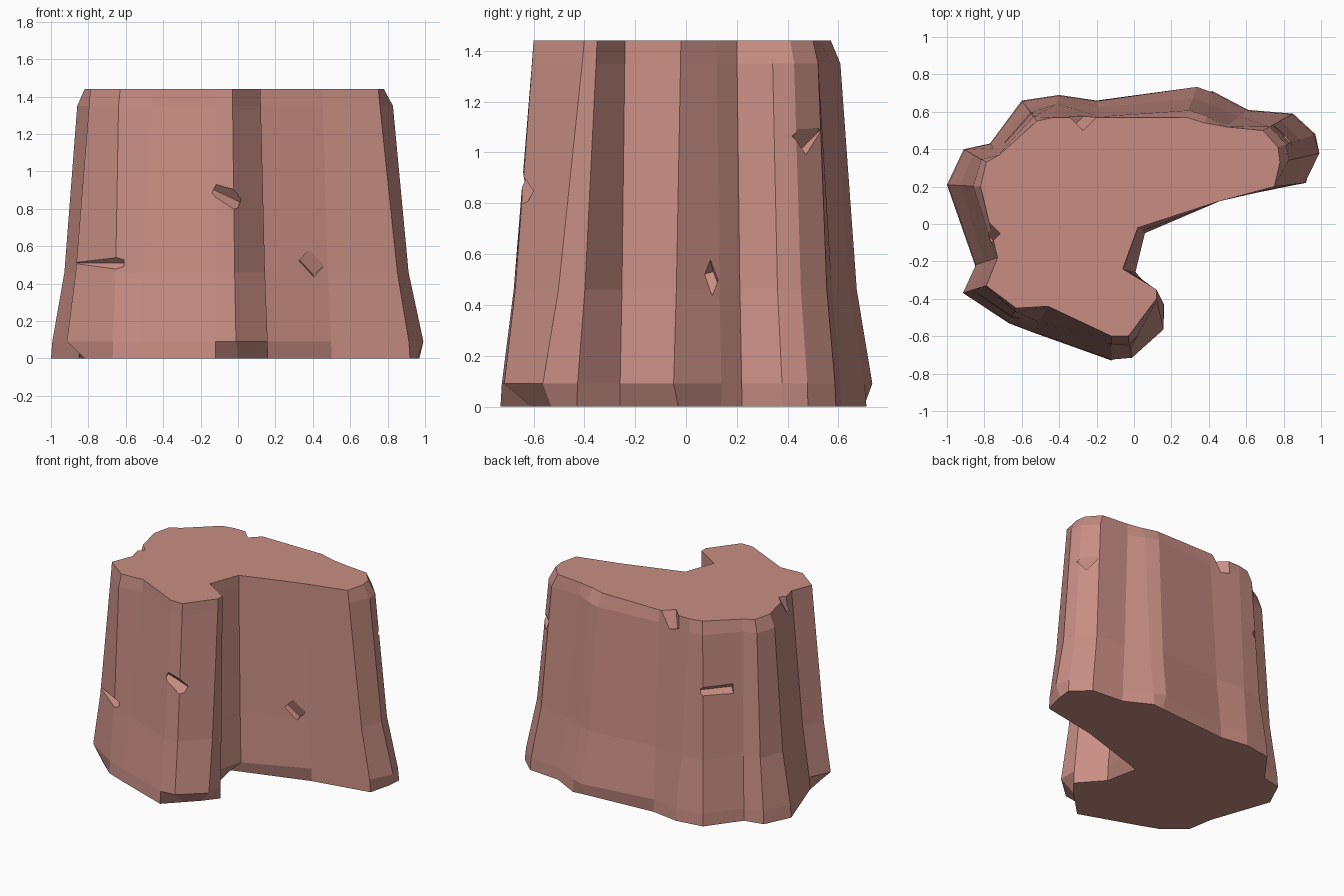
import bpy
import bmesh
from mathutils import Vector, Euler
from math import radians

default = bpy.data.objects.get("Cube")
if default:
    bpy.data.objects.remove(default, do_unlink=True)

CM = 0.01
HEIGHT = 1.44

# Vertical edges of the rock: foot x, y and crown x, y in hundredths
edges = [
    (-100, 21, -82, 20), (-91, 40, -79, 33), (-77, 43, -72, 37),
    (-60, 66, -52, 55), (-40, 69, -43, 57), (-20, 66, -18, 57),
    (34, 74, 28, 57), (42, 71, 38, 54), (61, 61, 49, 52),
    (85, 59, 69, 50), (97, 48, 77, 41), (100, 38, 78, 33),
    (92, 22, 75, 20), (50, 14, 45, 12), (6, -5, 2, -2),
    (1, -26, -6, -24), (16, -43, 12, -35), (16, -57, 12, -40),
    (-1, -72, -3, -60), (-12, -73, -12, -60), (-54, -58, -46, -44),
    (-67, -53, -63, -45), (-92, -37, -79, -33), (-85, -22, -73, -18),
]

# Edges whose crown is chamfered, and foot corners that are broken off
chamfered = {0, 1, 3, 6, 7, 9, 10, 11, 21}
broken = {6: (34, 70), 11: (96, 38), 14: (-4, -3), 17: (8, -53),
          18: (0, -61), 22: (-82, -40)}


def ring_point(i, blend, z):
    foot, crown = Vector(edges[i][:2]), Vector(edges[i][2:])
    point = foot.lerp(crown, blend) * CM
    return point.x, point.y, z


def build_rock():
    bm = bmesh.new()
    count = range(len(edges))
    rings = []
    # Broken foot
    base = [broken.get(i, edges[i][:2]) for i in count]
    rings.append([bm.verts.new((x * CM, y * CM, 0)) for x, y in base])
    # Flared lower wall, steep upper wall, chamfer and flat crown
    rings.append([bm.verts.new(ring_point(i, 0.04, 0.09)) for i in count])
    rings.append([bm.verts.new(ring_point(i, 0.40, 0.46)) for i in count])
    rings.append([bm.verts.new(ring_point(
        i, 0.78 if i in chamfered else 0.95, 1.35)) for i in count])
    rings.append([bm.verts.new(ring_point(i, 1, HEIGHT)) for i in count])
    for low, high in zip(rings, rings[1:]):
        for i in count:
            bm.faces.new((low[i - 1], low[i], high[i], high[i - 1]))
    bm.faces.new(rings[0])
    bm.faces.new(rings[-1])
    bmesh.ops.recalc_face_normals(bm, faces=bm.faces[:])
    mesh = bpy.data.meshes.new("rock_body")
    bm.to_mesh(mesh)
    bm.free()
    rock = bpy.data.objects.new("rock_body", mesh)
    bpy.context.collection.objects.link(rock)
    return rock


def add_cutter(name, centre, size, turn):
    bpy.ops.mesh.primitive_cube_add(size=1, location=centre)
    cutter = bpy.context.object
    cutter.name = name
    cutter.scale = size
    cutter.rotation_euler = Euler([radians(a) for a in turn])
    cutter.hide_render = True
    return cutter


rock = build_rock()

# Chips struck out of the walls and the rim
cutters = [
    add_cutter("front_chip", (-0.05, -0.67, 0.87), (0.16, 0.10, 0.10), (45, 25, 10)),
    add_cutter("corner_ledge", (-0.79, -0.46, 0.51), (0.36, 0.09, 0.09), (45, 0, -28)),
    add_cutter("back_rim_chip", (-0.27, 0.62, 1.46), (0.17, 0.17, 0.22), (25, 0, 45)),
    add_cutter("side_rim_chip", (-0.82, -0.05, 1.46), (0.15, 0.15, 0.22), (0, 25, 45)),
    add_cutter("right_chip", (0.82, 0.50, 1.06), (0.09, 0.12, 0.09), (45, 20, 45)),
    add_cutter("back_ledge", (-0.64, 0.54, 0.95), (0.22, 0.09, 0.09), (45, 0, 50)),
    add_cutter("hollow_chip", (0.41, 0.09, 0.52), (0.12, 0.05, 0.12), (25, 45, 22)),
]
for cutter in cutters:
    cut = rock.modifiers.new(cutter.name, "BOOLEAN")
    cut.operation = "DIFFERENCE"
    cut.solver = "EXACT"
    cut.object = cutter

# Bake the chips and discard the helpers
bpy.context.view_layer.update()
graph = bpy.context.evaluated_depsgraph_get()
carved = bpy.data.meshes.new_from_object(rock.evaluated_get(graph))
rock.modifiers.clear()
rock.data = carved
for cutter in cutters:
    bpy.data.objects.remove(cutter, do_unlink=True)

# One clay red stone colour
stone = bpy.data.materials.new("clay_red_stone")
stone.use_nodes = True
colour = (0.58, 0.27, 0.23, 1)
stone.diffuse_color = colour
stone.node_tree.nodes["Principled BSDF"].inputs["Base Color"].default_value = colour
rock.data.materials.clear()
rock.data.materials.append(stone)
for face in rock.data.polygons:
    face.use_smooth = False
    face.material_index = 0
